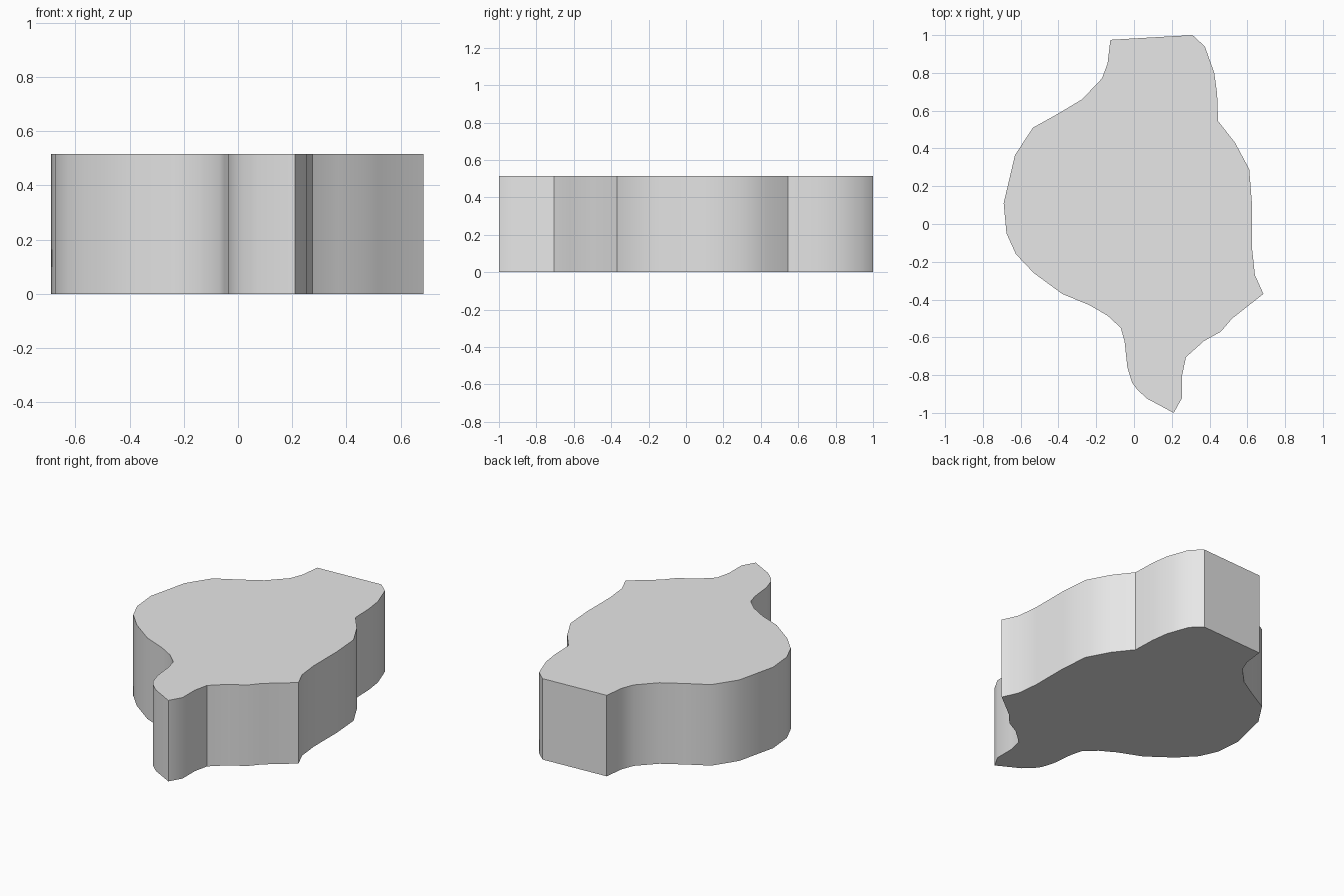
import bpy
import bmesh
import math
from mathutils import Vector

# Remove the default object
default_cube = bpy.data.objects.get("Cube")
if default_cube:
    bpy.data.objects.remove(default_cube, do_unlink=True)

HEIGHT = 0.515
SHARP_ANGLE = math.radians(33)

# Outline runs, counterclockwise from the front tip
front_right_edge = [
    (.21, -1), (.255, -.92), (.255, -.8), (.275, -.705), (.37, -.62),
    (.46, -.57), (.52, -.5), (.685, -.37), (.64, -.27), (.625, -.13),
]
back_right_edge = [
    (.625, .1), (.61, .29), (.535, .43), (.445, .545), (.44, .69),
    (.425, .8), (.375, .94), (.31, 1),
]
back_left_edge = [
    (-.125, .975), (-.14, .85), (-.17, .77), (-.275, .66), (-.4, .585),
    (-.535, .51), (-.63, .365), (-.69, .11),
]
front_left_edge = [
    (-.675, -.05), (-.625, -.16), (-.53, -.26), (-.38, -.37),
    (-.235, -.43), (-.14, -.485), (-.07, -.55), (-.05, -.62),
    (-.035, -.76), (-.01, -.84), (.02, -.88), (.07, -.925),
]
outline = front_right_edge + back_right_edge + back_left_edge + front_left_edge


def make_material(name, color):
    material = bpy.data.materials.new(name)
    material.use_nodes = True
    material.diffuse_color = color
    shader = next(n for n in material.node_tree.nodes if n.type == "BSDF_PRINCIPLED")
    shader.inputs["Base Color"].default_value = color
    return material


def extrude_outline(name, points, height, material):
    """Build a closed upright prism from a flat outline."""
    bm = bmesh.new()
    base = bm.faces.new([bm.verts.new((x, y, 0)) for x, y in points])
    extruded = bmesh.ops.extrude_face_region(bm, geom=[base], use_keep_orig=True)
    top_verts = [g for g in extruded["geom"] if isinstance(g, bmesh.types.BMVert)]
    bmesh.ops.translate(bm, verts=top_verts, vec=Vector((0, 0, height)))
    bmesh.ops.recalc_face_normals(bm, faces=bm.faces)
    mesh = bpy.data.meshes.new(name)
    bm.to_mesh(mesh)
    bm.free()
    mesh.materials.append(material)
    slab = bpy.data.objects.new(name, mesh)
    bpy.context.collection.objects.link(slab)
    return slab


# Solid slab with smooth walls and crisp corners
light_grey = make_material("light grey", (.8, .8, .8, 1))
slab = extrude_outline("contoured_slab", outline, HEIGHT, light_grey)
bpy.ops.object.select_all(action="DESELECT")
slab.select_set(True)
bpy.context.view_layer.objects.active = slab
bpy.ops.object.shade_smooth_by_angle(angle=SHARP_ANGLE)
